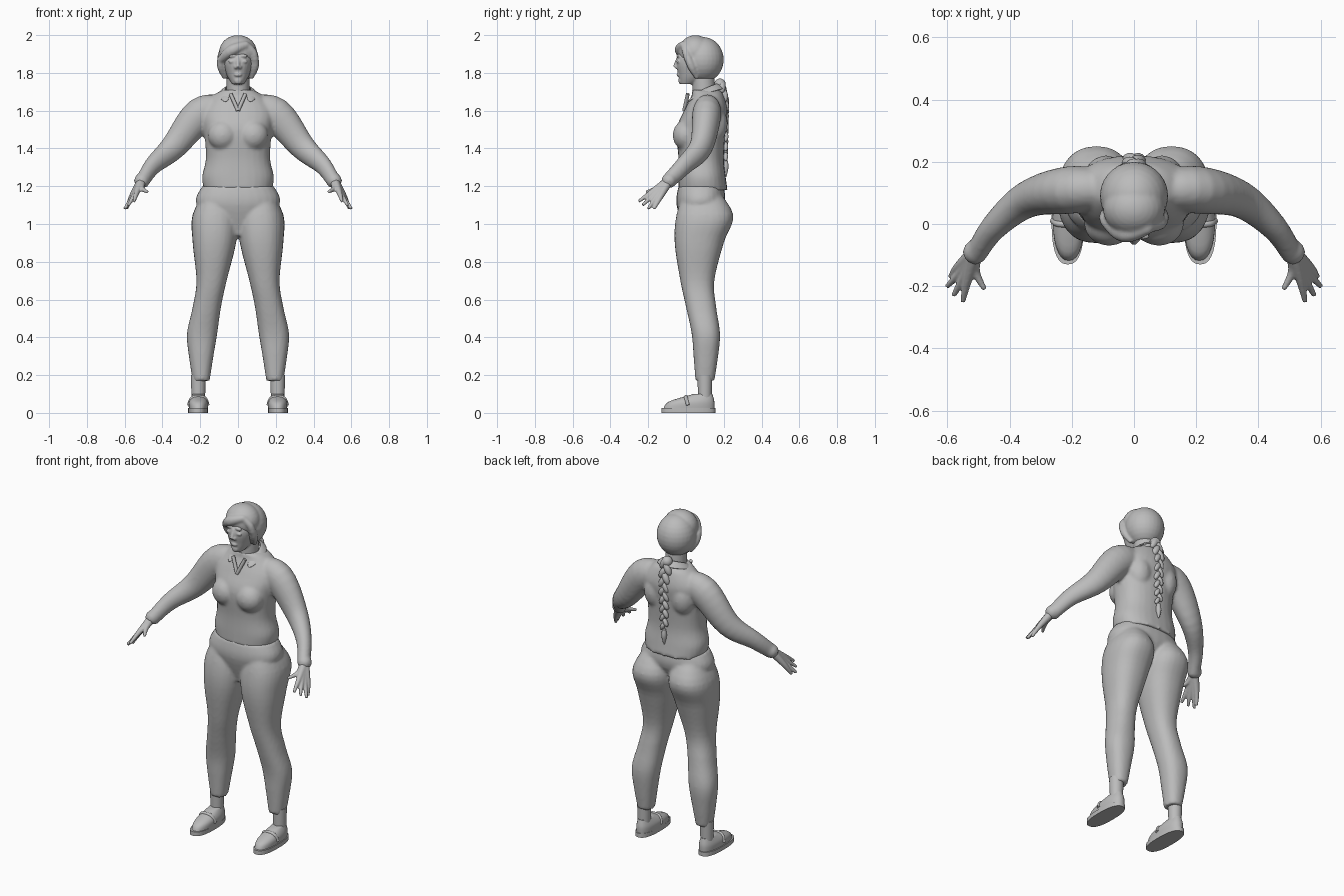
import bpy, bmesh
from math import cos, sin, pi
from mathutils import Vector, Matrix

cube = bpy.data.objects.get("Cube")
if cube:
    bpy.data.objects.remove(cube)

grey = (.5, .5, .5, 1)
clay = bpy.data.materials.new("plain grey")
clay.use_nodes = True
clay.diffuse_color = grey
clay.node_tree.nodes["Principled BSDF"].inputs["Base Color"].default_value = grey

SIDES = (1, -1)
RING = 28


def refine(rows, steps=5):
    """Smooth curve through a short list of rows."""
    rows = [Vector(row) for row in rows]
    last = len(rows) - 1
    curve = []
    for i in range(last):
        start, end = rows[i], rows[i + 1]
        leave = (end - rows[max(i - 1, 0)]) / 2
        arrive = (rows[min(i + 2, last)] - start) / 2
        for k in range(steps):
            t = k / steps
            ease = t * t * (3 - 2 * t)
            curve.append(start.lerp(end, ease) + leave * t * (1 - t) ** 2
                         - arrive * t * t * (1 - t))
    return curve + [rows[last]]


def skin_rings(bm, rings):
    loops = [[bm.verts.new(point) for point in ring] for ring in rings]
    for low, high in zip(loops, loops[1:]):
        for i in range(RING):
            j = (i + 1) % RING
            bm.faces.new((low[i], low[j], high[j], high[i]))
    bm.faces.new(loops[0])
    bm.faces.new(loops[-1])


def rounded(value, power):
    return (1 if value > 0 else -1) * abs(value) ** (2 / power)


def upright(bm, rows, side=1, power=2.3):
    """Level sections: height, inner x, outer x, front y, back y."""
    rings = []
    for z, inner, outer, front, back in refine(rows):
        ring = []
        for i in range(RING):
            angle = 2 * pi * i / RING
            across = (1 + rounded(cos(angle), power)) / 2
            along = (1 + rounded(sin(angle), power)) / 2
            ring.append((side * (inner + (outer - inner) * across),
                         front + (back - front) * along, z))
        rings.append(ring)
    skin_rings(bm, rings)


def centred(bm, rows):
    """Level sections centred on x: height, half width, front y, back y."""
    upright(bm, [(z, -half, half, front, back) for z, half, front, back in rows])


def tube(bm, rows, side=1, wide=1):
    """Round sections along a path: x, y, z, radius."""
    points = refine(rows)
    rings = []
    for i, point in enumerate(points):
        before, after = points[max(i - 1, 0)], points[min(i + 1, len(points) - 1)]
        heading = (after - before).to_3d().normalized()
        guide = Vector((0, 1, 0)) if abs(heading.z) > .95 else Vector((0, 0, 1))
        across = heading.cross(guide).normalized()
        over = heading.cross(across)
        ring = []
        for k in range(RING):
            angle = 2 * pi * k / RING
            spot = point.to_3d() + (across * cos(angle) * wide + over * sin(angle)) * point.w
            ring.append((side * spot.x, spot.y, spot.z))
        rings.append(ring)
    skin_rings(bm, rings)


def ball(bm, place, size, turn=0):
    matrix = (Matrix.Translation(place) @ Matrix.Rotation(turn, 4, 'Y')
              @ Matrix.Diagonal(size).to_4x4())
    bmesh.ops.create_uvsphere(bm, u_segments=RING, v_segments=RING // 2, radius=1, matrix=matrix)


def finish(bm, name, voxel=0, smooth=3, mirror=False):
    """Turn the mesh into an object, optionally blending its parts into one skin."""
    bmesh.ops.recalc_face_normals(bm, faces=bm.faces)
    mesh = bpy.data.meshes.new(name)
    bm.to_mesh(mesh)
    bm.free()
    mesh.materials.append(clay)
    part = bpy.data.objects.new(name, mesh)
    bpy.context.collection.objects.link(part)
    bpy.ops.object.select_all(action='DESELECT')
    part.select_set(True)
    bpy.context.view_layer.objects.active = part
    bpy.ops.object.shade_smooth_by_angle(angle=.9)
    if mirror:
        part.modifiers.new("mirror", 'MIRROR')
    if voxel:
        blend = part.modifiers.new("blend", 'REMESH')
        blend.mode, blend.voxel_size, blend.use_smooth_shade = 'VOXEL', voxel, True
        soften = part.modifiers.new("soften", 'SMOOTH')
        soften.factor, soften.iterations = .5, smooth
    return part


# Trousers: two legs blended into the hips
bm = bmesh.new()
for side in SIDES:
    upright(bm, [(.17, .15, .24, .05, .15), (.3, .13, .26, .04, .17), (.42, .11, .27, .03, .18),
                 (.56, .09, .24, 0, .16), (.7, .06, .22, -.03, .15), (.9, .01, .24, -.06, .2),
                 (1.05, 0, .24, -.05, .25), (1.2, .06, .16, 0, .15)], side)
centred(bm, [(.94, .08, 0, .1), (1.1, .22, -.05, .2), (1.2, .19, -.04, .2)])
finish(bm, "trousers", voxel=.01)

# Shirt: torso, bust, shoulder blades, sleeves and cuffs
bm = bmesh.new()
centred(bm, [(1.18, .18, -.04, .22), (1.25, .19, -.04, .21), (1.35, .17, -.04, .2),
             (1.5, .18, -.05, .21), (1.6, .19, -.01, .22), (1.68, .13, .03, .2), (1.71, .08, .03, .18)])
for side in SIDES:
    ball(bm, (side * .08, 0, 1.47), (.08, .07, .08))
    ball(bm, (side * .09, .15, 1.53), (.07, .07, .1))
    tube(bm, [(.08, .11, 1.61, .07), (.2, .11, 1.58, .09), (.34, .08, 1.41, .07),
              (.45, -.01, 1.31, .05), (.51, -.1, 1.22, .04)], side, wide=.85)
    ball(bm, (side * .51, -.09, 1.23), (.04, .04, .04))
finish(bm, "shirt", voxel=.01)

# Shirt collar: half a band that widens and drops towards the front
bm = bmesh.new()
band = []
steps = 6
for i in range(steps + 1):
    t = i / steps
    angle = .8 * pi * t
    top = (.07 * sin(angle), .09 + .08 * cos(angle), 1.75 - .08 * t * t)
    low = (.11 * sin(angle), .09 + .12 * cos(angle), 1.72 - .08 * t * t)
    band.append([bm.verts.new(point) for point in (top, low)])
for (top, low), (next_top, next_low) in zip(band, band[1:]):
    bm.faces.new((top, low, next_low, next_top))
collar = finish(bm, "shirt_collar", mirror=True)
collar.modifiers.new("thickness", 'SOLIDIFY').thickness = .01
collar.modifiers.new("round", 'SUBSURF').levels = 2

# Open neckline edges
bm = bmesh.new()
for side in SIDES:
    tube(bm, [(.04, .01, 1.69, .01), (0, -.01, 1.6, .01)], side)
finish(bm, "neckline_edges")

# Head, neck and face
bm = bmesh.new()
tube(bm, [(0, .1, 1.6, .06), (0, .09, 1.8, .06)])
centred(bm, [(1.74, .03, -.03, .04), (1.79, .06, -.04, .13), (1.87, .08, -.05, .18), (1.96, .06, 0, .14)])
tube(bm, [(0, -.04, 1.88, .01), (0, -.06, 1.83, .01)])
ball(bm, (0, -.04, 1.79), (.02, .01, .01))
ball(bm, (0, -.03, 1.76), (.02, .01, .02))
for side in SIDES:
    ball(bm, (side * .01, -.05, 1.83), (.01, .01, .01))
    ball(bm, (side * .03, -.04, 1.86), (.02, .01, .01))
    ball(bm, (side * .03, -.04, 1.89), (.02, .01, .01))
finish(bm, "head", voxel=.005, smooth=2)

# Hair: back and crown, swept fringe and side locks
bm = bmesh.new()
ball(bm, (0, .09, 1.87), (.11, .11, .12))
ball(bm, (0, .05, 1.91), (.1, .09, .09))
tube(bm, [(.05, -.01, 1.95, .02), (-.03, -.03, 1.92, .03), (-.09, .01, 1.87, .02)])
tube(bm, [(.04, -.01, 1.95, .02), (.08, 0, 1.91, .02), (.09, .01, 1.87, .02)])
for side in SIDES:
    tube(bm, [(.09, .01, 1.88, .02), (.09, .03, 1.83, .02), (.07, .06, 1.77, .01)], side)
finish(bm, "hair", voxel=.007)

# Plait: tilted strands in alternating pairs, then a loose tail
bm = bmesh.new()
ball(bm, (0, .18, 1.74), (.03, .03, .03))
count = 15
for i in range(count):
    t = i / count
    side = SIDES[i % 2]
    taper = 1 - .4 * t
    place = (side * .014 * taper, .19 + min(.02, t / 10), 1.73 - .4 * t)
    ball(bm, place, Vector((.02, .02, .04)) * taper, side * -.5)
tube(bm, [(0, .21, 1.34, .01), (0, .21, 1.3, .015), (0, .21, 1.25, .004)])
finish(bm, "plait")

# Hands: every finger runs from the wrist so that they blend into a palm
bm = bmesh.new()
wrist = Vector((.51, -.09, 1.23))
tips = [(.55, -.25, 1.12), (.58, -.23, 1.1), (.6, -.2, 1.08), (.59, -.17, 1.08)]
fingers = [(Vector((.535, -.18, 1.17)) + Vector((.01, .014, -.01)) * i, tip)
           for i, tip in enumerate(tips)]
fingers.append(((.51, -.15, 1.19), (.48, -.21, 1.17)))
for side in SIDES:
    for knuckle, tip in fingers:
        tube(bm, [(*wrist, .025), (*knuckle, .015), (*tip, .008)], side)
finish(bm, "hands", voxel=.005, smooth=2)

# Shoes: sole, upper, strap and ankle for both feet
sole, upper, strap, ankle = [bmesh.new() for part in range(4)]
outline = (.16, .265, -.13, .155)
for side in SIDES:
    upright(sole, [(0, *outline), (.025, *outline)], side, power=2.5)
    upright(upper, [(.02, .16, .26, -.12, .15), (.06, .16, .26, -.09, .15), (.1, .18, .24, .04, .14)], side)
    tube(strap, [(.16, .01, .04, .01), (.18, 0, .08, .01), (.24, 0, .08, .01), (.26, .01, .04, .01)], side)
    tube(ankle, [(.21, .1, .06, .035), (.21, .1, .2, .04)], side)
finish(sole, "shoe_soles")
finish(upper, "shoe_uppers")
finish(strap, "shoe_straps")
finish(ankle, "ankles")
